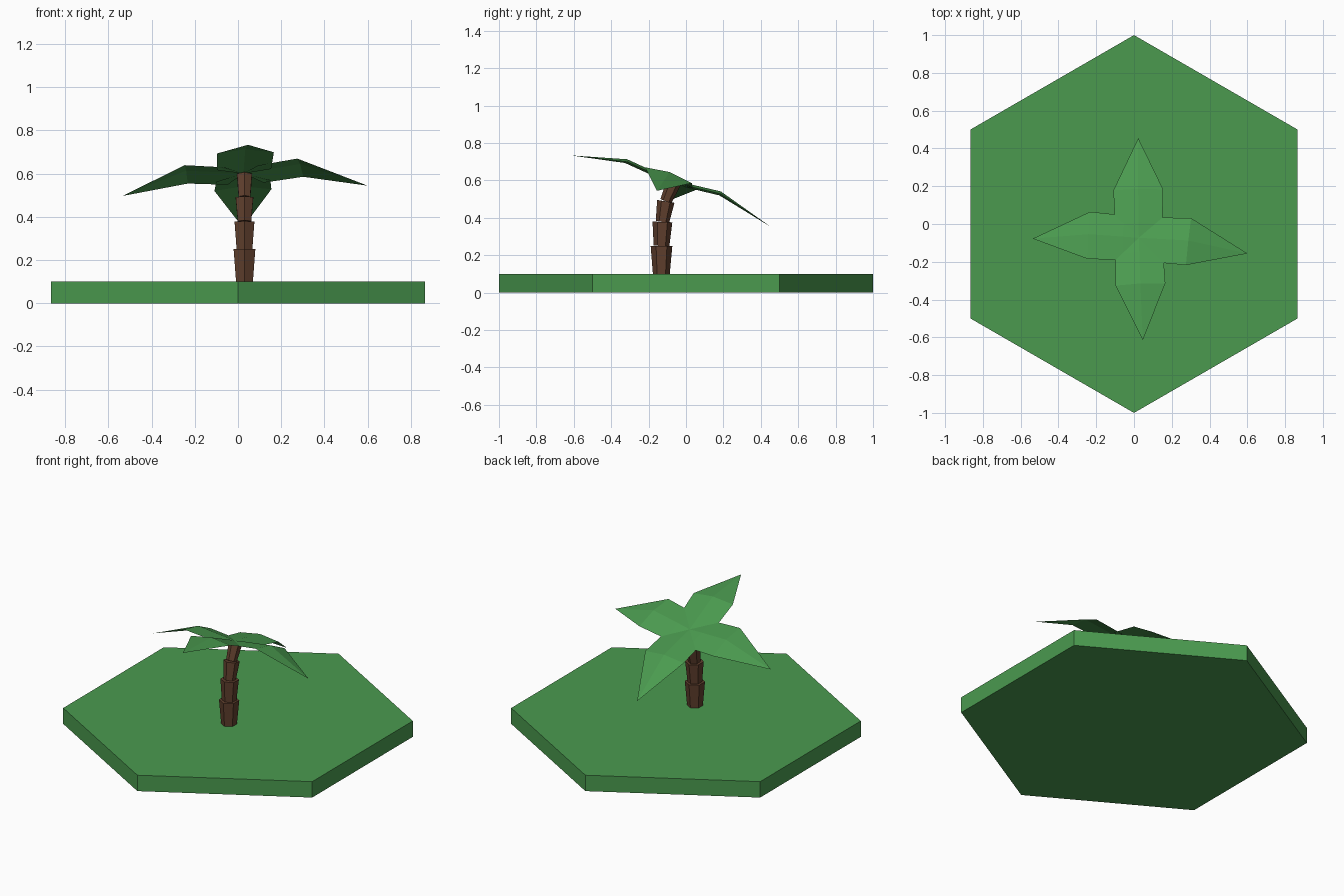
import bpy, bmesh, math
from mathutils import Matrix, Vector

if "Cube" in bpy.data.objects:
    bpy.data.objects.remove(bpy.data.objects["Cube"])


def material(name, rgb):
    m = bpy.data.materials.new(name)
    m.diffuse_color = (*rgb, 1)
    m.use_nodes = True
    m.node_tree.nodes["Principled BSDF"].inputs["Base Color"].default_value = m.diffuse_color
    return m


GREEN = material("grass_green", (0.069, 0.323, 0.078))
BROWN = material("bark_brown", (0.118, 0.051, 0.027))


def add_object(name, bm, mat):
    bmesh.ops.recalc_face_normals(bm, faces=bm.faces)
    me = bpy.data.meshes.new(name)
    bm.to_mesh(me)
    bm.free()
    me.materials.append(mat)
    ob = bpy.data.objects.new(name, me)
    bpy.context.collection.objects.link(ob)
    return ob


def hex_frustum(name, a, b, r1, r2, mat):
    """Six-sided tapered block from point a to point b, corners on +-y."""
    a, b = Vector(a), Vector(b)
    axis = (b - a).normalized()
    lean = Vector((0, 0, 1)).rotation_difference(axis).to_matrix()
    bm = bmesh.new()
    rings = []
    for c, r in ((a, r1), (b, r2)):
        rings.append([bm.verts.new(c + lean @ Vector((
            r * math.sin(i * math.pi / 3), r * math.cos(i * math.pi / 3), 0)))
            for i in range(6)])
    lo, hi = rings
    bm.faces.new(lo)
    bm.faces.new(hi)
    for i in range(6):
        j = (i + 1) % 6
        bm.faces.new((lo[i], lo[j], hi[j], hi[i]))
    return add_object(name, bm, mat)


# hexagonal ground tile
hex_frustum("ground_tile", (0, 0, 0), (0, 0, 0.1), 1, 1, GREEN)

# trunk: stacked flaring segments bending backwards (y, z, lower r, upper r)
X = 0.03
path = [(-0.132, 0.10), (-0.131, 0.25), (-0.126, 0.378), (-0.108, 0.488), (-0.064, 0.592)]
radii = [(0.045, 0.058), (0.042, 0.053), (0.036, 0.047), (0.031, 0.040)]
for i, (r1, r2) in enumerate(radii):
    hex_frustum(f"trunk_segment_{i + 1}", (X, *path[i]), (X, *path[i + 1]), r1, r2, BROWN)

# crown frame: tilted down towards the back
crown = (Matrix.Translation((0.025, -0.07, 0.61))
         @ Matrix.Rotation(-0.33, 4, 'X') @ Matrix.Rotation(-0.035, 4, 'Y'))


def leaf(name, yaw, length, drop):
    """Folded leaf: pointed base, two wide rings with a raised spine, pointed tip."""
    bm = bmesh.new()
    m = crown @ Matrix.Rotation(math.radians(yaw), 4, 'Z')

    def v(x, y, z):
        return bm.verts.new(m @ Vector((x, y, z)))
    base, tip = v(0, 0, -0.01), v(length, 0, -drop)
    s1, s2 = v(0.085, 0, 0.0), v(0.265, 0, 0.018)
    for s in (1, -1):
        e1, e2 = v(0.08, s * 0.125, -0.018), v(0.265, s * 0.132, 0.0)
        for f in ((base, s1, e1), (s1, s2, e2, e1), (s2, tip, e2)):
            bm.faces.new(f)
    return add_object(name, bm, GREEN)


leaf("leaf_right", -6, 0.575, 0.11)
leaf("leaf_back", 90.5, 0.58, 0.075)
leaf("leaf_left", 177, 0.565, 0.09)
leaf("leaf_front", 272, 0.555, 0.06)
